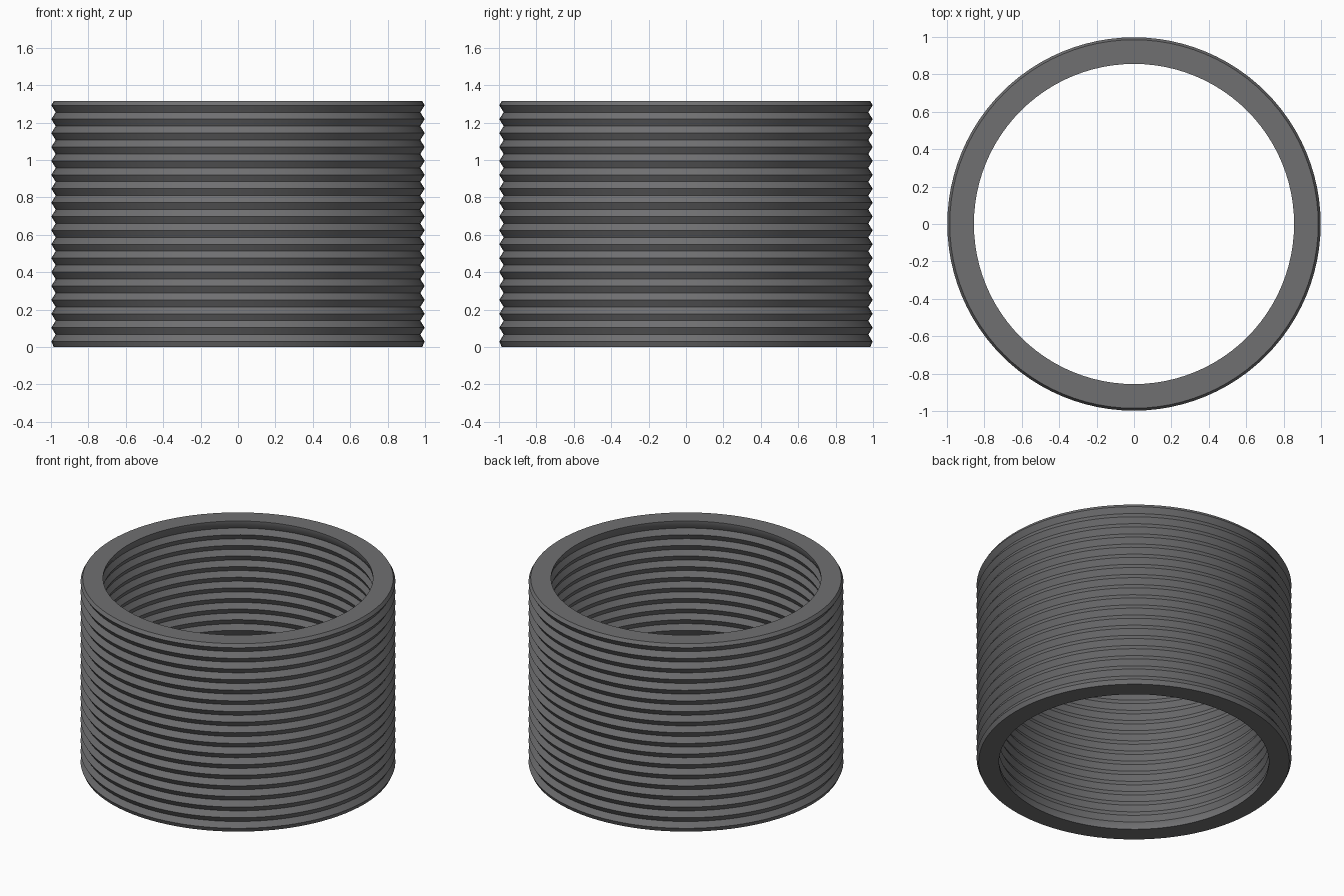
import bpy, bmesh, math

if "Cube" in bpy.data.objects:
    bpy.data.objects.remove(bpy.data.objects["Cube"])

SEG = 96
HEIGHT = 1.315
RIDGES = 18
PITCH = 0.0743
FIRST = 0.029


def ridged_wall(r_end, r_peak, r_valley):
    """Zigzag wall profile from bottom to top: (radius, z) pairs."""
    pts = [(r_end, 0.0)]
    for i in range(RIDGES):
        z = FIRST + i * PITCH
        if z > HEIGHT - 0.01:
            break
        pts.append((r_peak, z))
        if i < RIDGES - 1:
            pts.append((r_valley, z + PITCH / 2))
    pts.append((r_end, HEIGHT))
    return pts


# closed cross-section: threaded outer wall up, threaded bore down
profile = ridged_wall(0.985, 0.998, 0.975) + ridged_wall(0.856, 0.858, 0.878)[::-1]

# spin the cross-section round the axis
bm = bmesh.new()
rings = []
for s in range(SEG):
    a = 2 * math.pi * s / SEG
    rings.append([bm.verts.new((r * math.cos(a), r * math.sin(a), z)) for r, z in profile])
n = len(profile)
for s in range(SEG):
    r0, r1 = rings[s], rings[(s + 1) % SEG]
    for i in range(n):
        j = (i + 1) % n
        bm.faces.new((r0[i], r1[i], r1[j], r0[j]))
bmesh.ops.recalc_face_normals(bm, faces=bm.faces)

mesh = bpy.data.meshes.new("threaded_ring")
bm.to_mesh(mesh)
bm.free()
ring = bpy.data.objects.new("threaded_ring", mesh)
bpy.context.collection.objects.link(ring)

# dark grey finish
mat = bpy.data.materials.new("dark_grey")
mat.diffuse_color = (0.16, 0.16, 0.165, 1)
mat.use_nodes = True
mat.node_tree.nodes["Principled BSDF"].inputs["Base Color"].default_value = mat.diffuse_color
mesh.materials.append(mat)

# smooth round the ring, crisp ridges and rims
bpy.context.view_layer.objects.active = ring
ring.select_set(True)
bpy.ops.object.shade_smooth_by_angle(angle=math.radians(30))
